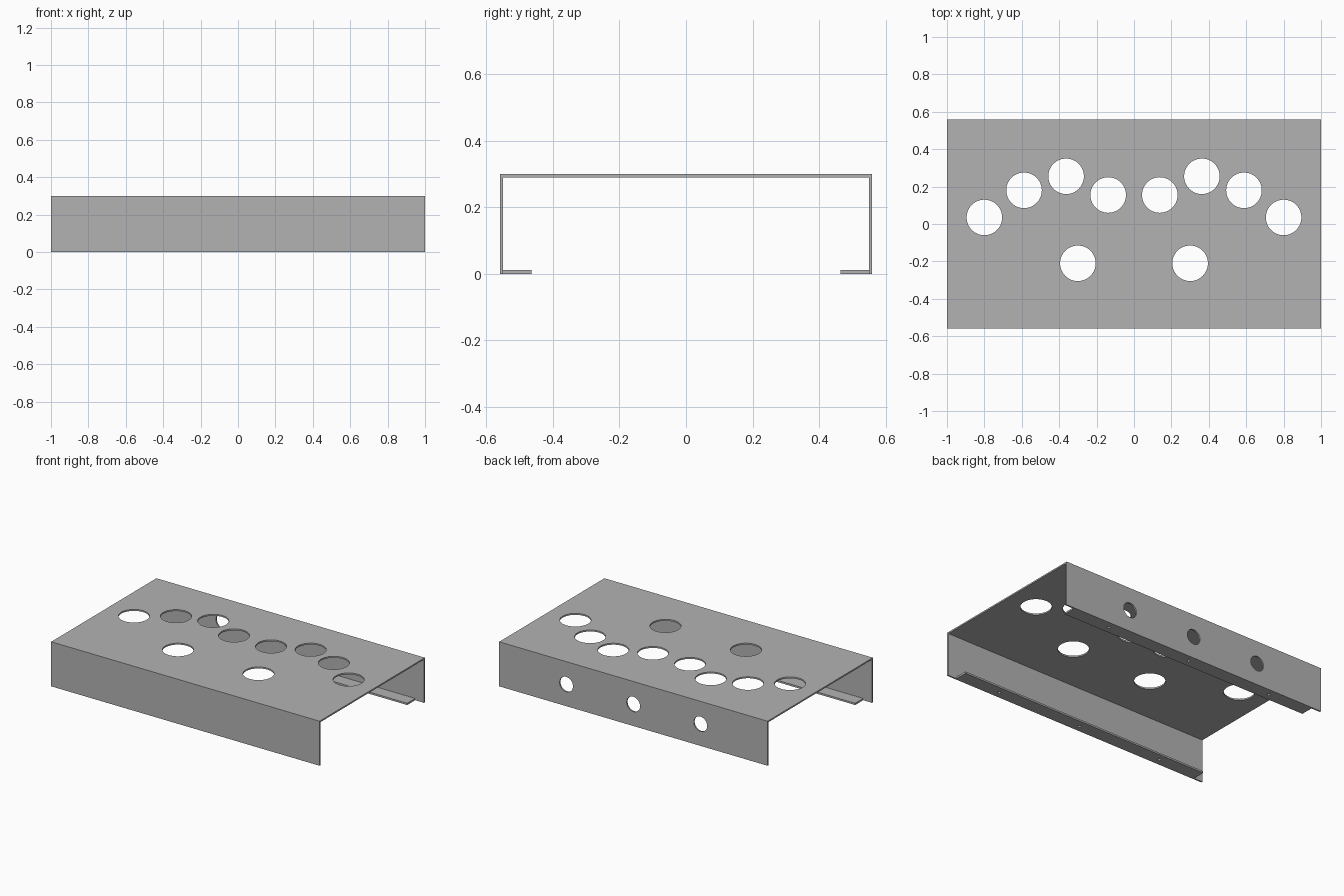
import bpy, bmesh
from math import pi, sin, cos, radians

cube = bpy.data.objects.get("Cube")
if cube:
    bpy.data.objects.remove(cube, do_unlink=True)

LENGTH, DEPTH, HEIGHT = 2.0, 1.12, 0.3
SHEET = 0.01          # thickness of top and walls
LIP = 0.012           # thickness of the bottom flanges

metal = bpy.data.materials.new("grey sheet metal")
metal.use_nodes = True
grey = (0.45, 0.45, 0.45, 1)
metal.diffuse_color = grey
metal.node_tree.nodes["Principled BSDF"].inputs["Base Color"].default_value = grey


def add_loop(curve, points):
    """Closed straight-sided outline in the curve's plane."""
    spline = curve.splines.new("POLY")
    spline.points.add(len(points) - 1)
    for p, (x, y) in zip(spline.points, points):
        p.co = (x, y, 0, 1)
    spline.use_cyclic_u = True


def panel(name, width, height, thickness, holes, location, tilt=0):
    """Flat rectangular sheet pierced by round holes (x, y, radius)."""
    curve = bpy.data.curves.new(name + " outline", "CURVE")
    curve.dimensions = "2D"
    curve.fill_mode = "BOTH"
    curve.extrude = thickness / 2
    w, h = width / 2, height / 2
    add_loop(curve, [(-w, -h), (w, -h), (w, h), (-w, h)])
    for x, y, r in holes:
        n = 64 if r > 0.03 else 20
        add_loop(curve, [(x + r * cos(2 * pi * i / n), y + r * sin(2 * pi * i / n))
                         for i in range(n)])

    # Turn the filled outline into a clean solid mesh
    temp = bpy.data.objects.new("temp", curve)
    bpy.context.collection.objects.link(temp)
    graph = bpy.context.evaluated_depsgraph_get()
    mesh = bpy.data.meshes.new_from_object(temp.evaluated_get(graph))
    bpy.data.objects.remove(temp, do_unlink=True)
    bpy.data.curves.remove(curve)
    bm = bmesh.new()
    bm.from_mesh(mesh)
    bmesh.ops.remove_doubles(bm, verts=bm.verts, dist=1e-5)
    bmesh.ops.recalc_face_normals(bm, faces=bm.faces)
    bm.to_mesh(mesh)
    bm.free()
    mesh.name = name
    mesh.materials.clear()
    mesh.materials.append(metal)

    obj = bpy.data.objects.new(name, mesh)
    bpy.context.collection.objects.link(obj)
    obj.location = location
    obj.rotation_euler.x = tilt
    bpy.ops.object.select_all(action="DESELECT")
    obj.select_set(True)
    bpy.context.view_layer.objects.active = obj
    bpy.ops.object.shade_smooth_by_angle(angle=radians(30))
    return obj


# Top plate with a mirrored arrangement of large holes
half = [(0.8, 0.035), (0.588, 0.18), (0.363, 0.255), (0.138, 0.155), (0.3, -0.21)]
top_holes = [(s * x, y, 0.095) for x, y in half for s in (-1, 1)]
panel("top_plate", LENGTH, DEPTH, SHEET, top_holes, (0, 0, HEIGHT - SHEET / 2))

# Walls and inward flanges; only the back wall is pierced
wall_h = HEIGHT - SHEET
hole_z = 0.147
back_holes = [(x, hole_z - wall_h / 2, 0.05) for x in (-0.5, 0, 0.5)]
flange_in, flange_out = 0.465, DEPTH / 2 - SHEET
flange_y = (flange_in + flange_out) / 2
for side, label, holes in ((-1, "front", []), (1, "back", back_holes)):
    panel(label + "_wall", LENGTH, wall_h, SHEET, holes,
          (0, side * (DEPTH - SHEET) / 2, wall_h / 2), pi / 2)
    screws = [(x, side * (0.513 - flange_y), 0.01) for x in (-0.63, 0, 0.63)]
    panel(label + "_flange", LENGTH - 0.13, flange_out - flange_in, LIP, screws,
          (0, side * flange_y, LIP / 2))
